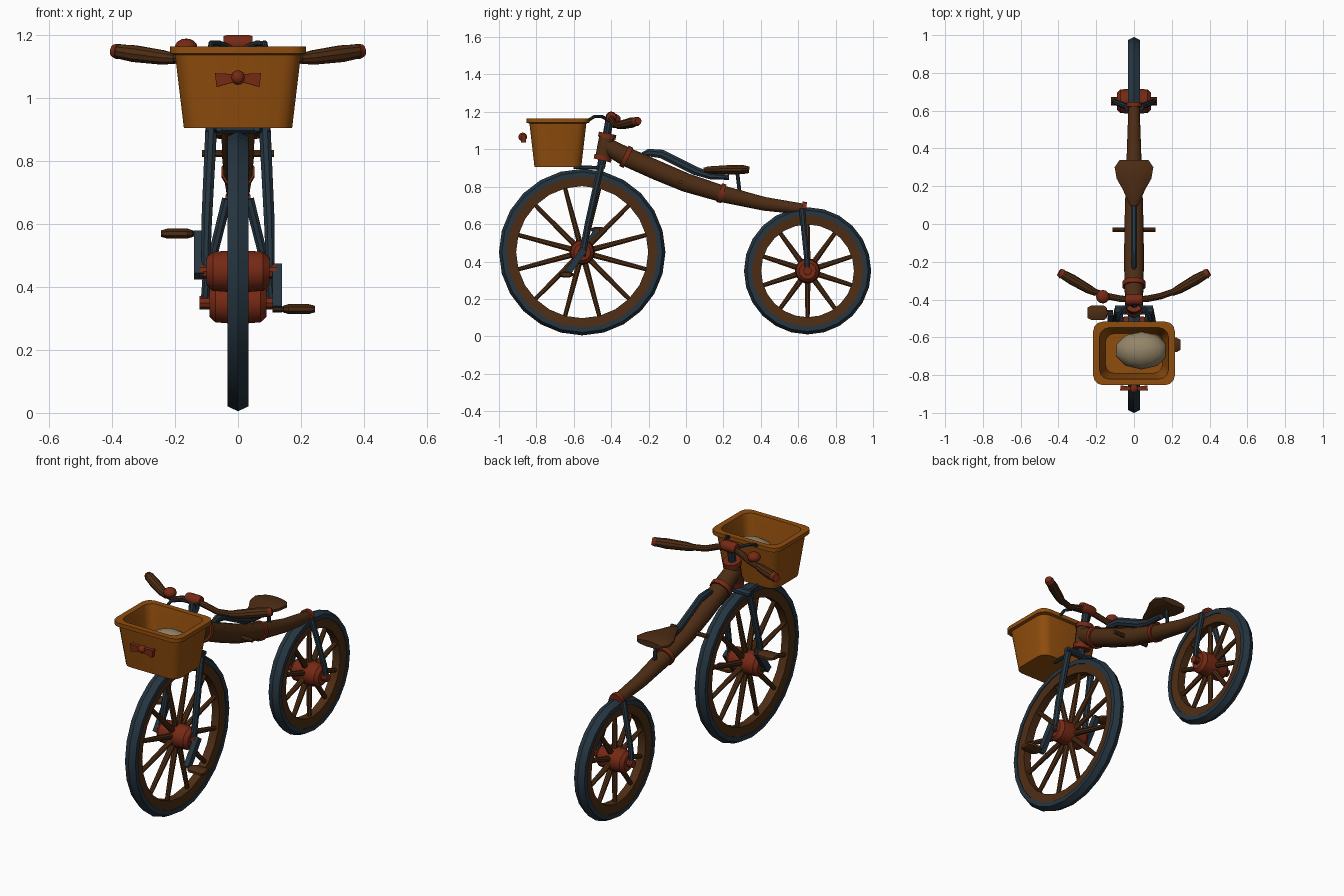
import bpy, bmesh, math
from mathutils import Vector

cube = bpy.data.objects.get("Cube")
if cube:
    bpy.data.objects.remove(cube)


def material(name, rgb):
    m = bpy.data.materials.new(name)
    m.use_nodes = True
    m.diffuse_color = (*rgb, 1)
    bsdf = m.node_tree.nodes["Principled BSDF"]
    bsdf.inputs["Base Color"].default_value = (*rgb, 1)
    bsdf.inputs["Roughness"].default_value = 0.8
    return m


WOOD = material("dark_wood", (0.075, 0.026, 0.007))
IRON = material("blue_iron", (0.019, 0.036, 0.052))
RED = material("red_copper", (0.18, 0.022, 0.007))
WICKER = material("orange_basket", (0.28, 0.075, 0.004))
BREAD = material("beige_loaf", (0.3, 0.235, 0.14))


def finish(name, bm, mat, angle=35):
    bmesh.ops.recalc_face_normals(bm, faces=bm.faces)
    me = bpy.data.meshes.new(name)
    bm.to_mesh(me)
    bm.free()
    ob = bpy.data.objects.new(name, me)
    bpy.context.collection.objects.link(ob)
    me.materials.append(mat)
    bpy.ops.object.select_all(action='DESELECT')
    ob.select_set(True)
    bpy.context.view_layer.objects.active = ob
    bpy.ops.object.shade_smooth_by_angle(angle=math.radians(angle))
    return ob


def skin(bm, loops, closed=False):
    """Bridge a list of point loops, capping the ends unless closed."""
    rings = [[bm.verts.new(p) for p in loop] for loop in loops]
    n = len(rings[0])
    pairs = list(zip(rings, rings[1:]))
    if closed:
        pairs.append((rings[-1], rings[0]))
    else:
        bm.faces.new(rings[0])
        bm.faces.new(rings[-1])
    for a, b in pairs:
        for i in range(n):
            j = (i + 1) % n
            bm.faces.new((a[i], a[j], b[j], b[i]))


def add_sweep(bm, pts, radii, sides=10):
    """Sweep an elliptical (or square, sides=4) section along points."""
    pts = [Vector(p) for p in pts]
    if not isinstance(radii, list):
        radii = [radii] * len(pts)
    run = (pts[-1] - pts[0]).normalized()
    ref = Vector((0, 0, 1)) if abs(run.x) > 0.7 else Vector((1, 0, 0))
    grow = math.sqrt(2) if sides == 4 else 1
    loops = []
    for i, p in enumerate(pts):
        t = (pts[min(i + 1, len(pts) - 1)] - pts[max(i - 1, 0)]).normalized()
        u = (ref - t * ref.dot(t)).normalized()
        v = t.cross(u)
        r = radii[i]
        ru, rv = r if isinstance(r, tuple) else (r, r)
        angles = [math.tau * (k + 0.5) / sides for k in range(sides)]
        loops.append([p + grow * (u * ru * math.cos(a) + v * rv * math.sin(a)) for a in angles])
    skin(bm, loops)


def sweep(name, pts, radii, mat, sides=10):
    bm = bmesh.new()
    add_sweep(bm, pts, radii, sides)
    return finish(name, bm, mat)


def lathe(name, profile, centre, mat, seg=24, closed=False):
    """Spin (radius, x) pairs round the x axis."""
    bm = bmesh.new()
    cy, cz = centre
    skin(bm, [[(x, cy + r * math.cos(math.tau * k / seg), cz + r * math.sin(math.tau * k / seg))
               for k in range(seg)] for r, x in profile], closed)
    return finish(name, bm, mat)


def ball(name, centre, size, mat, seg=12):
    bm = bmesh.new()
    bmesh.ops.create_uvsphere(bm, u_segments=seg, v_segments=8, radius=1)
    for v in bm.verts:
        v.co = Vector(centre) + Vector([a * b for a, b in zip(v.co, size)])
    return finish(name, bm, mat)


# Wheels: iron tyre, wooden rim and spokes, copper hub
def wheel(name, centre, R, spokes, hub):
    w = 0.033
    lathe(name + "_tyre", [(R - .042, -w), (R - .016, -w), (R, 0), (R - .016, w), (R - .042, w)],
          centre, IRON, closed=True)
    lathe(name + "_rim", [(R - .092, -.024), (R - .041, -.029), (R - .041, .029), (R - .092, .024)],
          centre, WOOD, closed=True)
    bm = bmesh.new()
    cy, cz = centre
    for k in range(spokes):
        a = math.tau * (k + 0.5) / spokes
        d = Vector((0, math.cos(a), math.sin(a)))
        c = Vector((0, cy, cz))
        add_sweep(bm, [c + d * 0.04, c + d * (R - .08)], [.017, .012], 8)
    finish(name + "_spokes", bm, WOOD)
    lathe(name + "_hub", [(.045, -hub), (.062, -hub * .8), (.068, 0), (.062, hub * .8), (.045, hub)],
          centre, RED, 16)
    lathe(name + "_axle", [(.022, -.122), (.022, .122)], centre, RED, 10)


FRONT, REAR = (-.555, .45), (.65, .35)
wheel("front_wheel", FRONT, .445, 12, .1)
wheel("rear_wheel", REAR, .34, 10, .09)

# Paired parts, left and right
for s, side in ((1, "left"), (-1, "right")):
    sweep(side + "_front_fork", [(s * .103, -.555, .43), (s * .1, -.525, .6), (s * .085, -.455, .91)],
          [(.014, .02), (.018, .018), (.02, .02)], IRON, 8)
    sweep(side + "_rear_fork", [(s * .108, .65, .33), (s * .1, .645, .42), (s * .035, .62, .68)],
          [.013, .015, .017], IRON, 8)
    # Cranks point opposite ways
    py, pz = -.555 - s * .085, .45 - s * .12
    sweep(side + "_crank", [(s * .125, -.555 + s * .01, .45 + s * .015), (s * .125, py, pz)],
          (.015, .018), IRON, 4)
    sweep(side + "_pedal", [(s * x, py, pz) for x in (.11, .14, .145, .16, .225, .245)],
          [.009, .009, (.012, .03), (.017, .042), (.017, .042), (.011, .03)], WOOD, 8)
    # Handlebar grips
    sweep(side + "_grip", [(s * .2, -.365, 1.126), (s * .24, -.345, 1.13), (s * .33, -.293, 1.142),
                           (s * .385, -.262, 1.15)], [.017, .024, .028, .023], WOOD)
    sweep(side + "_grip_cap", [(s * .38, -.265, 1.149), (s * .397, -.255, 1.152)], [.026, .02], RED)
    # Basket hangers and supports
    sweep(side + "_basket_hook", [(s * .02, -.42, 1.16), (s * .06, -.45, 1.175), (s * .085, -.49, 1.175),
                                  (s * .09, -.53, 1.15)], .009, IRON, 8)
    sweep(side + "_basket_support", [(s * .07, -.45, .9), (s * .06, -.6, .905)], .011, IRON, 8)
    # Bow loops
    sweep(side + "_bow_loop", [(s * .008, -.872, 1.065), (s * .07, -.868, 1.058)],
          [(.012, .01), (.022, .013)], RED, 4)

sweep("fork_crown", [(-.1, -.455, .905), (.1, -.455, .905)], (.018, .025), IRON, 8)

# Steering column
sweep("steerer", [(0, -.455, .9), (0, -.405, 1.18)], .022, IRON)
sweep("head_tube", [(0, -.445, .95), (0, -.42, 1.08)], .043, WOOD, 12)
sweep("lower_collar", [(0, -.448, .94), (0, -.442, .965)], .049, RED, 12)
sweep("upper_collar", [(0, -.424, 1.06), (0, -.419, 1.085)], .049, RED, 12)
lathe("handlebar_clamp", [(.026, -.046), (.03, -.03), (.03, .03), (.026, .046)], (-.4, 1.172), RED, 12)
sweep("handlebar", [(-.22, -.355, 1.128), (-.14, -.382, 1.13), (-.07, -.396, 1.155), (0, -.4, 1.17),
                    (.07, -.396, 1.155), (.14, -.382, 1.13), (.22, -.355, 1.128)], .017, WOOD)
ball("bell", (-.165, -.385, 1.162), (.036, .036, .028), RED)

# Frame beam with copper bands
BEAM = [(0, -.43, 1.02), (0, -.32, .96), (0, -.15, .885), (0, 0, .822), (0, .2, .76), (0, .42, .708),
        (0, .64, .678)]
sweep("frame_beam", BEAM, [.046, .053, .054, .052, .046, .038, .03], WOOD, 12)
for name, y, z, slope, r in (("front_band", -.32, .96, -.48, .062), ("seat_band", .19, .765, -.3, .054),
                             ("rear_band", .63, .68, -.12, .041)):
    sweep(name, [(0, y - .012, z - .012 * slope), (0, y + .012, z + .012 * slope)], r, RED, 12)
sweep("foot_pegs", [(-.115, -.03, .825), (.115, -.03, .825)], .012, WOOD, 8)

# Seat, spring and post
sweep("seat_spring", [(0, -.25, .965), (0, -.2, .982), (0, -.13, .975), (0, -.04, .93), (0, .05, .885),
                      (0, .13, .858), (0, .23, .85)],
      [(.012, .01), (.016, .022), (.018, .025), (.018, .025), (.018, .025), (.018, .02), (.02, .015)], IRON, 8)
sweep("seat", [(0, .095, .888), (0, .12, .889), (0, .18, .89), (0, .24, .891), (0, .3, .892), (0, .338, .89)],
      [(.02, .014), (.033, .02), (.06, .023), (.095, .026), (.106, .026), (.08, .018)], WOOD, 12)
sweep("seat_post", [(0, .29, .74), (0, .275, .87)], .011, IRON, 8)


# Basket: rounded rectangular shell with a lip
def rounded(hx, hy, z, r=.05):
    loop = []
    for q, (sx, sy) in enumerate(((1, 1), (-1, 1), (-1, -1), (1, -1))):
        for k in range(4):
            a = math.pi / 2 * (q + k / 3)
            loop.append((sx * (hx - r) + r * math.cos(a), -.685 + sy * (hy - r) + r * math.sin(a), z))
    return loop


bm = bmesh.new()
skin(bm, [rounded(*s) for s in ((.172, .125, .905), (.2, .152, 1.138), (.216, .168, 1.142),
                                (.216, .168, 1.165), (.183, .136, 1.165), (.178, .131, 1.14),
                                (.152, .106, .925))])
finish("basket", bm, WICKER)
ball("loaf", (.04, -.67, 1.015), (.142, .1, .092), BREAD, 10)
ball("bow_knot", (0, -.873, 1.066), (.023, .023, .023), RED)
